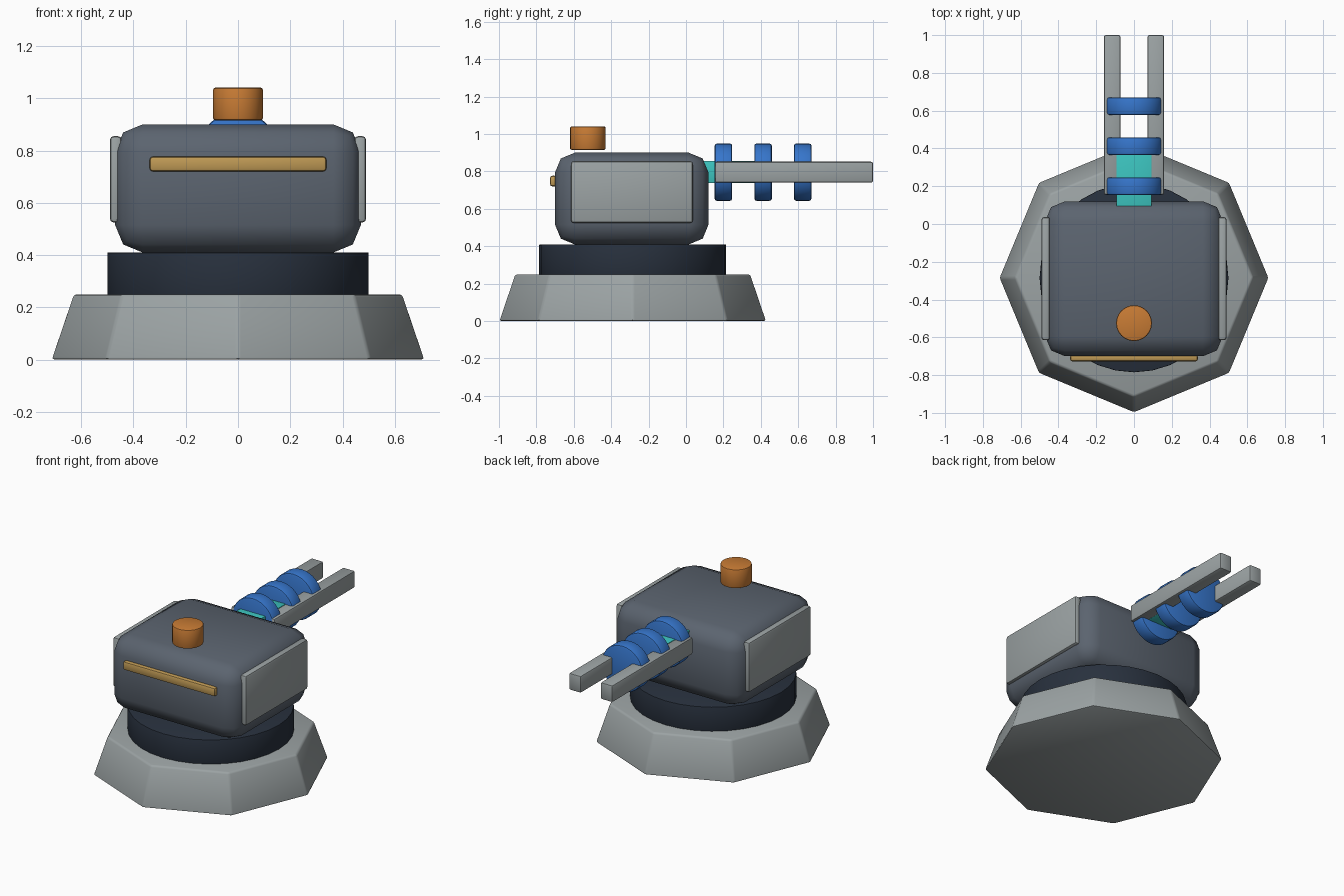
import bpy, math

if "Cube" in bpy.data.objects:
    bpy.data.objects.remove(bpy.data.objects["Cube"])


def material(name, rgb):
    m = bpy.data.materials.new(name)
    m.diffuse_color = (*rgb, 1)
    m.use_nodes = True
    m.node_tree.nodes["Principled BSDF"].inputs["Base Color"].default_value = m.diffuse_color
    return m


GREY = material("light grey", (0.33, 0.365, 0.37))
SLATE = material("slate", (0.105, 0.127, 0.16))
NAVY = material("dark navy", (0.021, 0.03, 0.047))
ORANGE = material("orange", (0.58, 0.2, 0.035))
GOLD = material("gold", (0.52, 0.32, 0.09))
BLUE = material("blue", (0.037, 0.18, 0.6))
CYAN = material("cyan", (0.045, 0.55, 0.52))


def finish(obj, name, mat, bevel, segments=2, angle=35):
    """Name, colour, bevel and shade a part."""
    obj.name = name
    obj.data.materials.append(mat)
    bpy.ops.object.transform_apply(location=False, rotation=True, scale=True)
    mod = obj.modifiers.new("edges", 'BEVEL')
    mod.width = bevel
    mod.segments = segments
    mod.limit_method = 'ANGLE'
    mod.angle_limit = math.radians(30)
    bpy.ops.object.modifier_apply(modifier=mod.name)
    bpy.ops.object.shade_smooth_by_angle(angle=math.radians(angle))
    return obj


def box(name, mat, x, y, z, bevel, segments=2, angle=35):
    """Bevelled box from (min, max) ranges."""
    bpy.ops.mesh.primitive_cube_add(
        size=1, location=[(a + b) / 2 for a, b in (x, y, z)])
    obj = bpy.context.object
    obj.scale = [b - a for a, b in (x, y, z)]
    return finish(obj, name, mat, bevel, segments, angle)


def disc(name, mat, radius, depth, loc, bevel, sides=32, along_y=False):
    rot = (math.pi / 2, 0, 0) if along_y else (0, 0, 0)
    bpy.ops.mesh.primitive_cylinder_add(
        vertices=sides, radius=radius, depth=depth, location=loc, rotation=rot)
    return finish(bpy.context.object, name, mat, bevel)


# Tapered octagonal foot and round turntable
bpy.ops.mesh.primitive_cone_add(vertices=8, radius1=0.715, radius2=0.63,
                                depth=0.25, location=(0, -0.285, 0.125))
finish(bpy.context.object, "base", GREY, 0.012)
disc("turntable", NAVY, 0.5, 0.18, (0, -0.285, 0.32), 0.004, sides=32)

# Rounded housing with side plates
box("housing", SLATE, (-0.47, 0.47), (-0.7, 0.12), (0.41, 0.9), 0.105, 2, 50)
for side, s in (("left", -1), ("right", 1)):
    box(side + "_plate", GREY, sorted((s * 0.445, s * 0.49)),
        (-0.615, 0.037), (0.525, 0.855), 0.014)

# Front strip and top knob
box("front_strip", GOLD, (-0.338, 0.338), (-0.727, -0.69), (0.72, 0.777), 0.012)
disc("top_knob", ORANGE, 0.095, 0.125, (0, -0.525, 0.978), 0.008, sides=24)

# Barrel core, twin rails and coils
box("barrel_core", CYAN, (-0.093, 0.093), (0.0, 0.4), (0.738, 0.856), 0.004)
for side, s in (("left", -1), ("right", 1)):
    box(side + "_rail", GREY, sorted((s * 0.072, s * 0.16)),
        (0.155, 1.0), (0.74, 0.852), 0.01)
for i in range(3):
    disc("coil_%d" % (i + 1), BLUE, 0.153, 0.094,
         (0, 0.2 + i * 0.212, 0.796), 0.012, sides=32, along_y=True)
